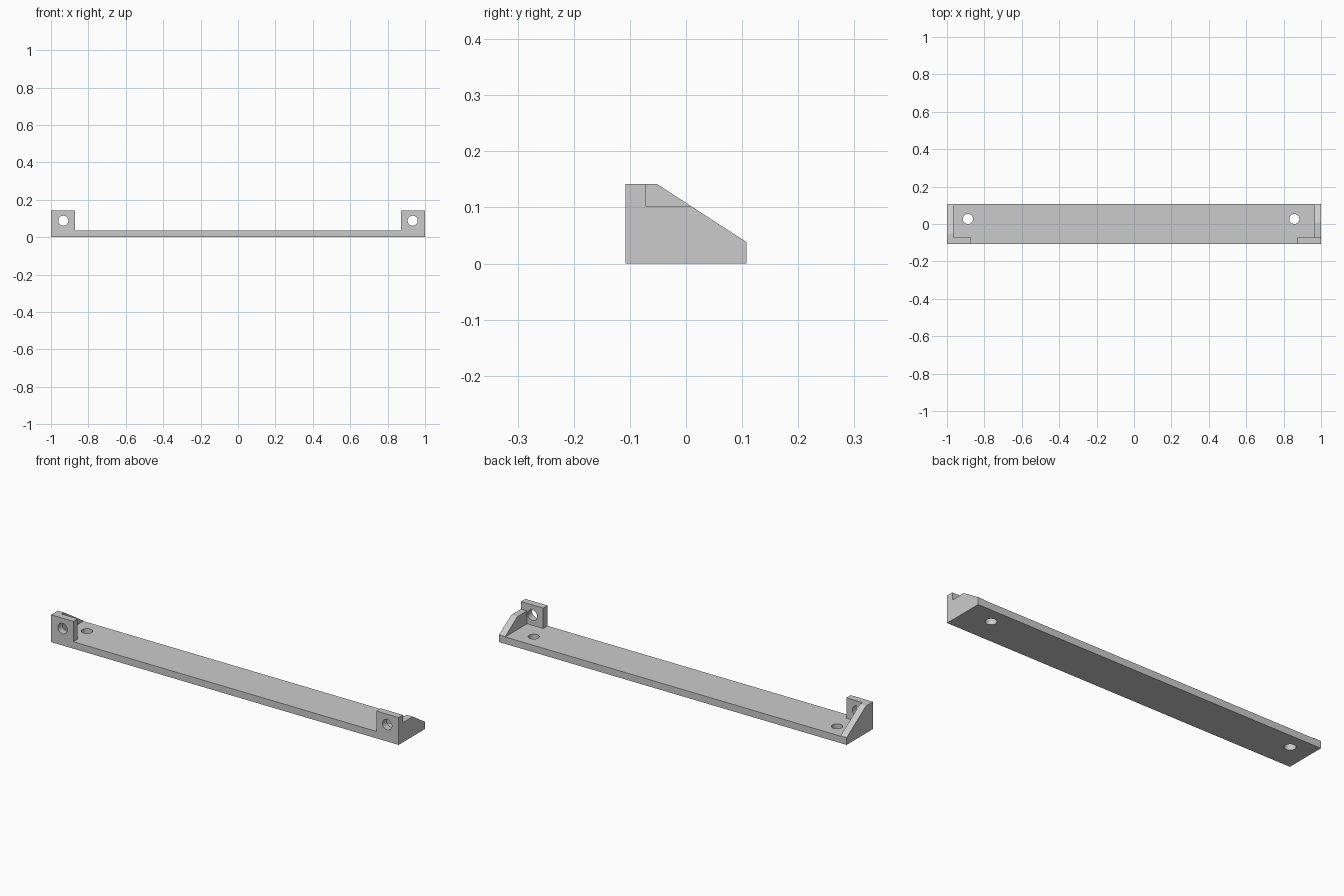
import bpy
import bmesh
from mathutils import Matrix, Vector

cube = bpy.data.objects.get("Cube")
if cube:
    bpy.data.objects.remove(cube, do_unlink=True)

HALF_LEN, HALF_DEPTH = 1.0, 0.108
WALL, HEIGHT, TAB_WIDTH = 0.036, 0.142, 0.128
HOLE_RADIUS = 0.027

grey = bpy.data.materials.new("plain_grey")
grey.use_nodes = True
colour = (0.6, 0.6, 0.6, 1)
grey.diffuse_color = colour
grey.node_tree.nodes["Principled BSDF"].inputs["Base Color"].default_value = colour


def add_object(name, bm):
    mesh = bpy.data.meshes.new(name)
    bmesh.ops.recalc_face_normals(bm, faces=bm.faces)
    bm.to_mesh(mesh)
    bm.free()
    mesh.materials.append(grey)
    obj = bpy.data.objects.new(name, mesh)
    bpy.context.collection.objects.link(obj)
    return obj


def prism(name, profile, x0, x1):
    """Extrude a (y, z) profile along x."""
    bm = bmesh.new()
    face = bm.faces.new([bm.verts.new((x0, y, z)) for y, z in profile])
    ext = bmesh.ops.extrude_face_region(bm, geom=[face])["geom"]
    verts = [v for v in ext if isinstance(v, bmesh.types.BMVert)]
    bmesh.ops.translate(bm, verts=verts, vec=(x1 - x0, 0, 0))
    return add_object(name, bm)


def box(name, x0, x1, y0, y1, z0, z1):
    return prism(name, [(y0, z0), (y1, z0), (y1, z1), (y0, z1)], x0, x1)


def drill(name, centre, axis):
    bm = bmesh.new()
    turn = Vector((0, 0, 1)).rotation_difference(Vector(axis)).to_matrix().to_4x4()
    bmesh.ops.create_cone(bm, cap_ends=True, segments=32, radius1=HOLE_RADIUS,
                          radius2=HOLE_RADIUS, depth=0.1,
                          matrix=Matrix.Translation(centre) @ turn)
    obj = add_object(name, bm)
    obj.hide_render = True
    return obj


# Long base plate
bracket = box("mounting_bracket", -HALF_LEN, HALF_LEN, -HALF_DEPTH, HALF_DEPTH, 0, WALL)

# Upright front tabs at both ends
tab_back = -HALF_DEPTH + WALL
inner = HALF_LEN - TAB_WIDTH
tabs = [box("tab", min(s * inner, s), max(s * inner, s),
            -HALF_DEPTH, tab_back, 0, HEIGHT) for s in (-1, 1)]

# Sloping end gussets: one full height, one with a lowered top
def gusset_profile(top, slope_start):
    return [(tab_back - 0.01, 0.01), (HALF_DEPTH, 0.01), (HALF_DEPTH, 0.038),
            (slope_start, top), (tab_back - 0.01, top)]


gussets = [prism("right_gusset", gusset_profile(HEIGHT, -0.052), -1, -0.965),
           prism("left_gusset", gusset_profile(0.103, 0.008), 0.965, 1)]

# Screw holes through the tabs and the plate
holes = [drill("tab_hole", (s * 0.934, -0.09, 0.088), (0, 1, 0)) for s in (-1, 1)]
holes += [drill("plate_hole", (x, 0.027, 0.018), (0, 0, 1)) for x in (-0.888, 0.857)]

# Join the solids, then cut the holes
helpers = tabs + gussets + holes
for helper in helpers:
    mod = bracket.modifiers.new(helper.name, "BOOLEAN")
    mod.operation = "DIFFERENCE" if helper in holes else "UNION"
    mod.solver = "EXACT"
    mod.object = helper

bpy.context.view_layer.update()
graph = bpy.context.evaluated_depsgraph_get()
final = bpy.data.meshes.new_from_object(bracket.evaluated_get(graph))
bracket.modifiers.clear()
bracket.data = final
for helper in helpers:
    bpy.data.objects.remove(helper, do_unlink=True)

# Smooth hole walls with crisp edges
bpy.ops.object.select_all(action="DESELECT")
bracket.select_set(True)
bpy.context.view_layer.objects.active = bracket
bpy.ops.object.shade_smooth_by_angle()
